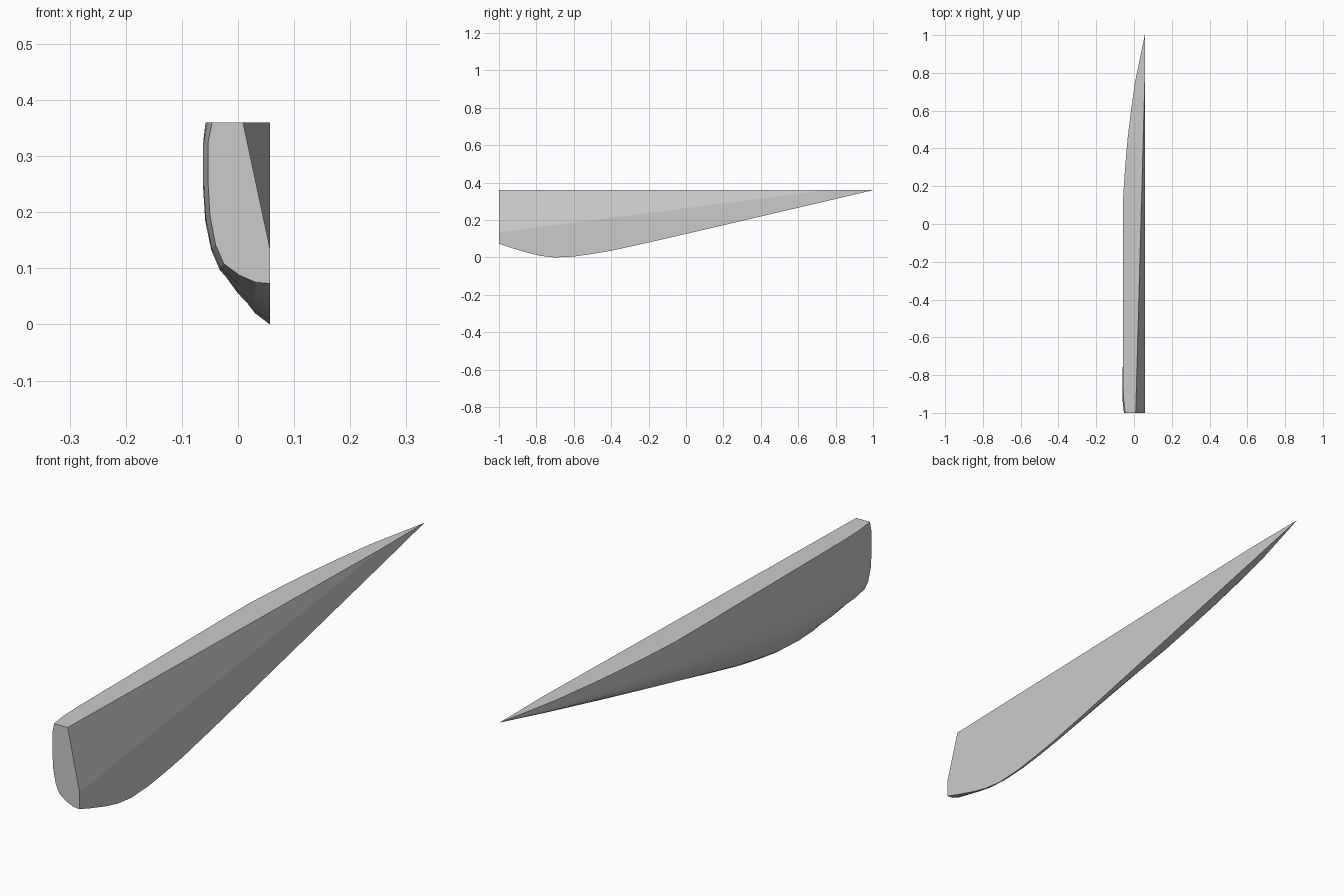
import bpy
import bmesh

cube = bpy.data.objects.get("Cube")
if cube:
    bpy.data.objects.remove(cube, do_unlink=True)

TOP, FLAT_X = 0.36, 0.057

# Stations along the blade: y, keel height, top outer edge x
stations = [
    (-1, .073, -.046), (-.93, .05, -.055), (-.85, .026, -.058),
    (-.78, .009, -.058), (-.7, 0, -.058), (-.6, .005, -.058),
    (-.5, .019, -.058), (-.4, .036, -.058), (-.2, .08, -.058),
    (0, .126, -.058), (.15, .161, -.057), (.3, .196, -.047),
    (.45, .231, -.034), (.6, .266, -.016), (.75, .301, .005),
    (1, TOP, FLAT_X),
]
# Rounded side from keel to top: width fraction, height at the belly, at the end
side = [(0, 0, 0), (.23, .055, .007), (.5, .167, .05), (.76, .305, .122),
        (.88, .4, .24), (.97, .53, .42), (1, .67, .62), (1, .9, .88), (1, 1, 1)]


def section(y, keel, edge):
    """Ring of points: rounded side, then bevelled top corner of the flat side."""
    end = max(0, min(1, (-.7 - y) / .3))
    width, height = FLAT_X - edge, TOP - keel
    ring = []
    for i, (w, belly, blunt) in enumerate(side):
        if i < len(side) - 1:
            w *= 1 + .07 * end if i > 3 else 1 + .05 * end
        ring.append((FLAT_X - w * width, y,
                     keel + height * (belly + (blunt - belly) * end)))
    t = min(1, (y + 1) / 1.75)
    ring.append((.009 + (FLAT_X - .009) * t, y, TOP))
    ring.append((FLAT_X, y, .135 + (TOP - .135) * t))
    return ring


# Loft the sections and cap the blunt end
bm = bmesh.new()
rings = [[bm.verts.new(p) for p in section(*s)] for s in stations]
for a, b in zip(rings, rings[1:]):
    for i in range(len(a)):
        j = (i + 1) % len(a)
        bm.faces.new((a[i], a[j], b[j], b[i]))
bm.faces.new(rings[0])
bmesh.ops.remove_doubles(bm, verts=bm.verts, dist=.0002)
bmesh.ops.recalc_face_normals(bm, faces=bm.faces)

mesh = bpy.data.meshes.new("tapered_blade")
bm.to_mesh(mesh)
bm.free()
blade = bpy.data.objects.new("tapered_blade", mesh)
bpy.context.collection.objects.link(blade)

# Plain grey
grey = bpy.data.materials.new("light_grey")
grey.use_nodes = True
color = (.6, .6, .6, 1)
grey.diffuse_color = color
grey.node_tree.nodes["Principled BSDF"].inputs["Base Color"].default_value = color
mesh.materials.append(grey)

# Soften the lofted side, keep the edges crisp
bpy.context.view_layer.objects.active = blade
blade.select_set(True)
bpy.ops.object.shade_smooth_by_angle(angle=.2)
